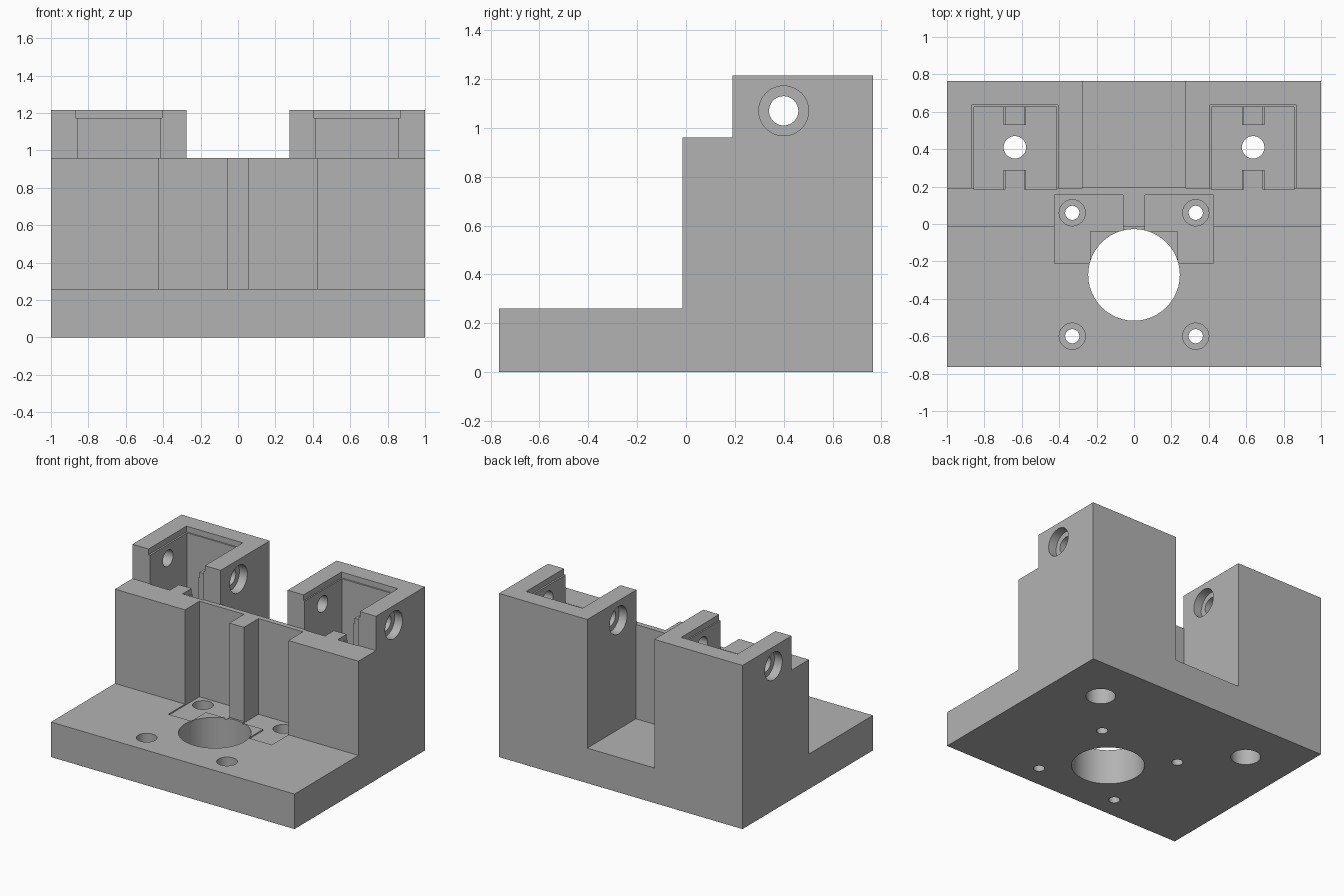
import bpy, bmesh, math
from mathutils import Matrix, Vector

cube = bpy.data.objects.get("Cube")
if cube:
    bpy.data.objects.remove(cube, do_unlink=True)

# Single plain grey
grey = bpy.data.materials.new("plain_grey")
grey.use_nodes = True
COLOR = (0.45, 0.45, 0.45, 1)
grey.diffuse_color = COLOR
grey.node_tree.nodes["Principled BSDF"].inputs["Base Color"].default_value = COLOR


def make(name, bm):
    bmesh.ops.recalc_face_normals(bm, faces=bm.faces)
    mesh = bpy.data.meshes.new(name)
    bm.to_mesh(mesh)
    bm.free()
    ob = bpy.data.objects.new(name, mesh)
    bpy.context.scene.collection.objects.link(ob)
    mesh.materials.append(grey)
    return ob


def box(name, x, y, z):
    bm = bmesh.new()
    bmesh.ops.create_cube(bm, size=1)
    for v in bm.verts:
        v.co = Vector([(r[0] + r[1]) / 2 + c * (r[1] - r[0]) for r, c in zip((x, y, z), v.co)])
    return make(name, bm)


def cylinder(name, radius, start, end):
    start, end = Vector(start), Vector(end)
    axis = end - start
    turn = axis.to_track_quat('Z', 'Y').to_matrix().to_4x4()
    bm = bmesh.new()
    bmesh.ops.create_cone(bm, cap_ends=True, segments=48, radius1=radius, radius2=radius,
                          depth=axis.length, matrix=Matrix.Translation((start + end) / 2) @ turn)
    return make(name, bm)


def mirrored(x, side):
    return tuple(sorted((x[0] * side, x[1] * side)))


def cut(target, cutter):
    mod = target.modifiers.new("cut", 'BOOLEAN')
    mod.operation = 'DIFFERENCE'
    mod.solver = 'EXACT'
    mod.object = cutter
    bpy.context.view_layer.update()
    graph = bpy.context.evaluated_depsgraph_get()
    mesh = bpy.data.meshes.new_from_object(target.evaluated_get(graph))
    target.modifiers.clear()
    target.data = mesh
    bpy.data.objects.remove(cutter, do_unlink=True)


# Stepped body: side profile extruded across the width
PLATE, LEDGE, TOP, BACK = 0.26, 0.96, 1.215, 0.765
profile = [(-BACK, 0), (BACK, 0), (BACK, TOP), (0.19, TOP), (0.19, LEDGE),
           (-0.015, LEDGE), (-0.015, PLATE), (-BACK, PLATE)]
bm = bmesh.new()
face = bm.faces.new([bm.verts.new((-1, y, z)) for y, z in profile])
ext = bmesh.ops.extrude_face_region(bm, geom=[face])
bmesh.ops.translate(bm, vec=(2, 0, 0), verts=[g for g in ext["geom"] if isinstance(g, bmesh.types.BMVert)])
body = make("mount_body", bm)

# Rear channel between the towers, and the low centre wall top
cut(body, box("channel", (-0.275, 0.275), (0.195, 1), (PLATE, 2)))
cut(body, box("tower_gap", (-0.275, 0.275), (0.1, 1), (LEDGE, 2)))

FLOOR = 0.3
for side in (-1, 1):
    # Front pocket beside the centre rib, sunk slightly into the plate
    cut(body, box("pocket", mirrored((0.06, 0.425), side), (-0.04, 0.155), (0.25, 2)))
    cut(body, box("pocket_front", mirrored((0.235, 0.425), side), (-0.21, 0.1), (0.25, 2)))
    # Tower well with a wider rim
    cut(body, box("well", mirrored((0.415, 0.855), side), (0.185, 0.625), (FLOOR, 2)))
    cut(body, box("rim", mirrored((0.405, 0.868), side), (0.1, 0.635), (1.172, 2)))
    # Vertical bolt hole, wide from below
    x = 0.637 * side
    cut(body, cylinder("bolt", 0.06, (x, 0.41, -0.1), (x, 0.41, 0.5)))
    cut(body, cylinder("bolt_head", 0.1, (x, 0.41, -0.1), (x, 0.41, 0.14)))
    # Cross hole through both tower walls, recessed on the outer faces
    cut(body, cylinder("axle", 0.06, (0.2 * side, 0.4, 1.07), (1.1 * side, 0.4, 1.07)))
    for a, b in ((0.2, 0.34), (0.935, 1.1)):
        cut(body, cylinder("axle_head", 0.102, (a * side, 0.4, 1.07), (b * side, 0.4, 1.07)))
    # Plate screw holes
    for y in (0.06, -0.6):
        x = 0.33 * side
        cut(body, cylinder("screw", 0.038, (x, y, -0.1), (x, y, 0.4)))
        cut(body, cylinder("screw_head", 0.07, (x, y, 0.12), (x, y, 0.4)))

# Large round opening
cut(body, cylinder("opening", 0.245, (0, -0.272, -0.1), (0, -0.272, 0.5)))

# Guide posts inside the wells
for side, label in ((-1, "right"), (1, "left")):
    for y, place in (((0.18, 0.29), "front"), ((0.53, 0.63), "rear")):
        box(f"{label}_{place}_guide_post", mirrored((0.577, 0.697), side), y, (FLOOR, 0.92))
        box(f"{label}_{place}_guide_post_tip", mirrored((0.585, 0.689), side), y, (0.92, LEDGE))

# Smooth hole walls, crisp edges
bpy.ops.object.select_all(action='DESELECT')
body.select_set(True)
bpy.context.view_layer.objects.active = body
bpy.ops.object.shade_smooth_by_angle(angle=math.radians(30))
